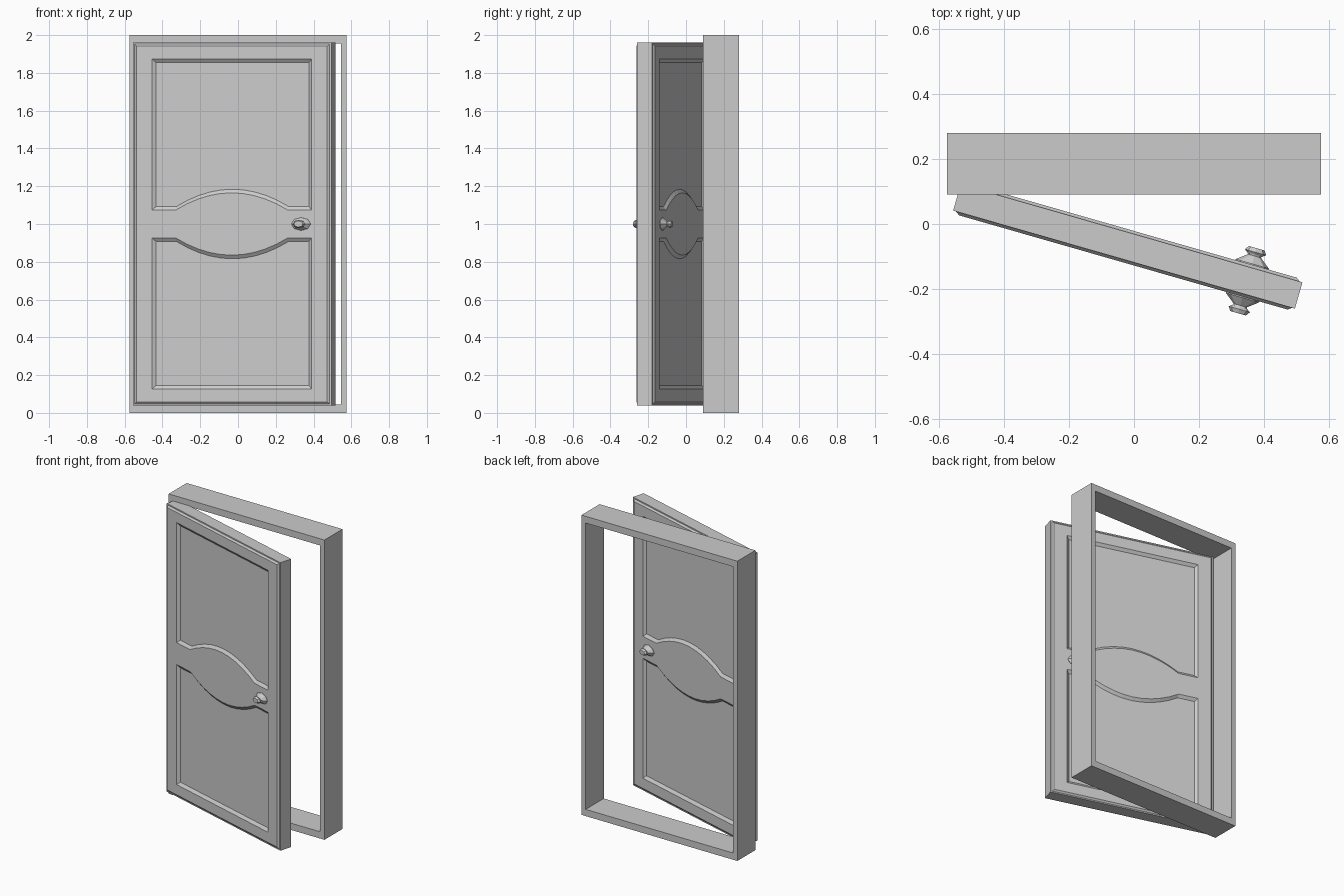
import bpy, bmesh, math

cube = bpy.data.objects.get("Cube")
if cube:
    bpy.data.objects.remove(cube)

grey = bpy.data.materials.new("plain grey")
grey.use_nodes = True
grey.diffuse_color = (0.6, 0.6, 0.6, 1)
grey.node_tree.nodes["Principled BSDF"].inputs["Base Color"].default_value = (0.6, 0.6, 0.6, 1)

HALF_W, HALF_H = 0.546, 0.961
SLAB_Y, FACE_Y, FLOOR_Y = 0.042, 0.051, 0.037
DOOR_PLACE = (-0.019, -0.069, 1.0)
DOOR_ANGLE = math.radians(-16)


def finish(bm, name, place=(0, 0, 0), angle=0):
    bmesh.ops.recalc_face_normals(bm, faces=bm.faces)
    mesh = bpy.data.meshes.new(name)
    bm.to_mesh(mesh)
    bm.free()
    mesh.materials.append(grey)
    obj = bpy.data.objects.new(name, mesh)
    obj.location = place
    obj.rotation_euler.z = angle
    bpy.context.collection.objects.link(obj)
    return obj


def loop(bm, outline, y):
    return [bm.verts.new((x, y, z)) for x, z in outline]


def bridge(bm, a, b):
    n = len(a)
    for i in range(n):
        j = (i + 1) % n
        bm.faces.new((a[i], a[j], b[j], b[i]))


def rect(w, h):
    return [(-w, -h), (w, -h), (w, h), (-w, h)]


def panel(inset, up):
    """Panel outline with an arched edge towards the middle rail."""
    w, top, low = 0.44 - inset, 0.874 - inset, 0.073 + inset
    pts = [(w, top), (-w, top), (-w, low)]
    for i in range(11):
        t = -1 + i / 5
        pts.append((0.31 * t, low + 0.092 * (1 - t * t)))
    pts.append((w, low))
    return [(x, z * up) for x, z in pts]


# Door frame: rectangular ring
bm = bmesh.new()
rings = []
for y in (0.09, 0.28):
    rings.append((loop(bm, rect(0.575, 1), y), loop(bm, rect(0.544, 0.955), y)))
(fo, fi), (bo, bi) = rings
for a, b in ((fo, fi), (fi, bi), (bi, bo), (bo, fo)):
    bridge(bm, a, b)
finish(bm, "door_frame", (0, 0, 1))

# Door leaf: slab with a raised, chamfered face and two sunken panels per side
bm = bmesh.new()
edges_of_slab = []
for side in (-1, 1):
    slab = loop(bm, rect(HALF_W, HALF_H), side * SLAB_Y)
    base = loop(bm, rect(HALF_W - 0.009, HALF_H - 0.008), side * SLAB_Y)
    face = loop(bm, rect(HALF_W - 0.021, HALF_H - 0.019), side * FACE_Y)
    bridge(bm, slab, base)
    bridge(bm, base, face)
    edges_of_slab.append(slab)
    borders = [face]
    for up in (1, -1):
        rim = loop(bm, panel(0, up), side * FACE_Y)
        floor = loop(bm, panel(0.019, up), side * FLOOR_Y)
        bridge(bm, rim, floor)
        bm.faces.new(floor)
        borders.append(rim)
    fill = [bm.edges.get((b[i - 1], b[i])) for b in borders for i in range(len(b))]
    bmesh.ops.triangle_fill(bm, edges=fill, use_beauty=True, normal=(0, side, 0))
bridge(bm, *edges_of_slab)
finish(bm, "door_leaf", DOOR_PLACE, DOOR_ANGLE)

# Knobs: flattened eight-sided rose, neck and handle on both sides
PROFILE = [(0.053, 0.048), (0.053, 0.054), (0.021, 0.079),
           (0.024, 0.084), (0.034, 0.091), (0.025, 0.104)]
for side, name in ((-1, "front_knob"), (1, "back_knob")):
    bm = bmesh.new()
    rings = []
    for r, d in PROFILE:
        ring = []
        for k in range(8):
            a = math.tau * k / 8
            ring.append((0.382 + r * math.cos(a), 0.65 * r * math.sin(a)))
        rings.append(loop(bm, ring, side * d))
    for a, b in zip(rings, rings[1:]):
        bridge(bm, a, b)
    bm.faces.new(rings[0])
    bm.faces.new(rings[-1])
    finish(bm, name, DOOR_PLACE, DOOR_ANGLE)
